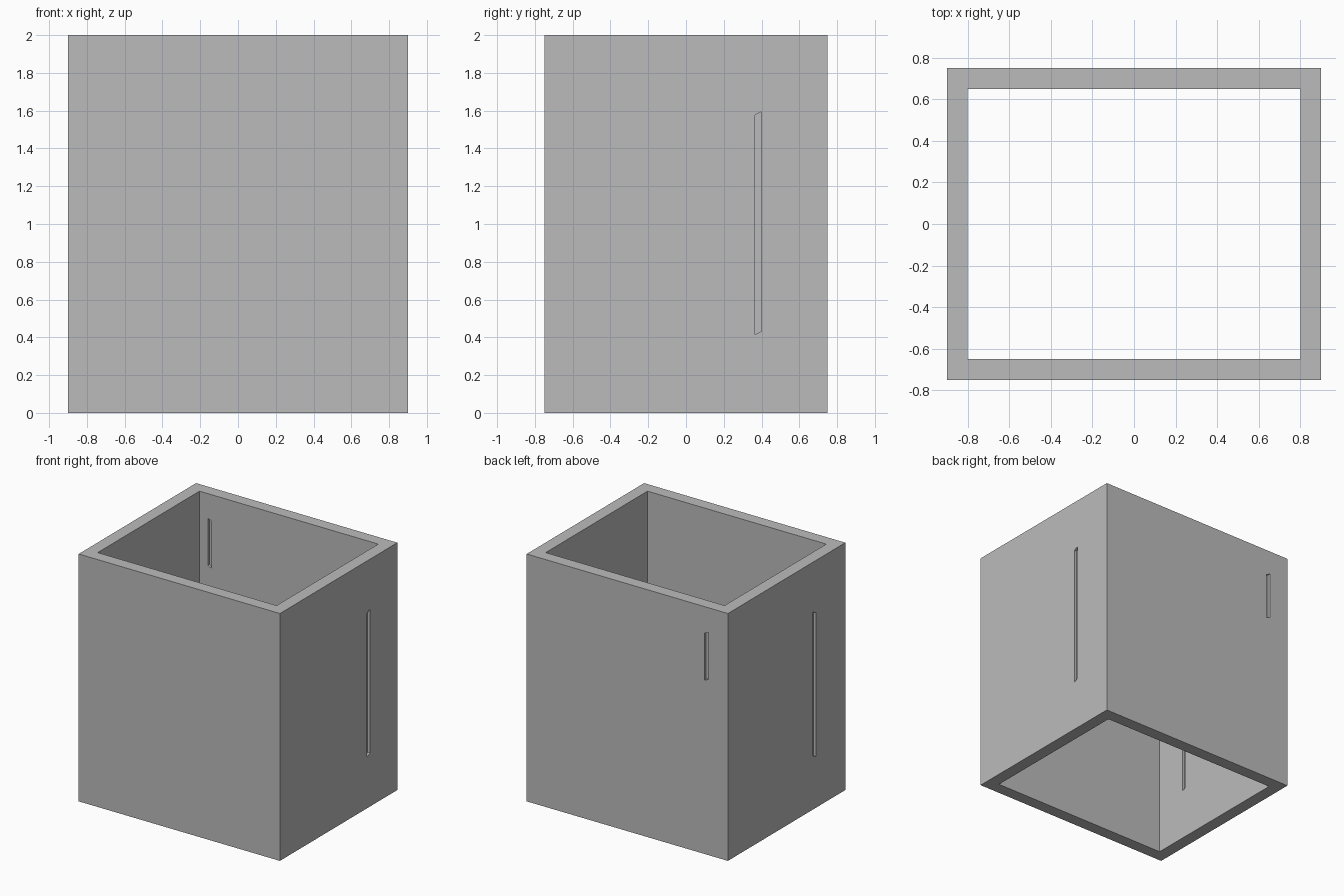
import bpy
import bmesh
from mathutils import Vector

cube = bpy.data.objects.get("Cube")
if cube:
    bpy.data.objects.remove(cube, do_unlink=True)

HALF_X, HALF_Y, HEIGHT, WALL = 0.9, 0.75, 2.0, 0.1
DEPTH = 0.02

grey = bpy.data.materials.new("plain grey")
grey.use_nodes = True
colour = (0.5, 0.5, 0.5, 1)
grey.diffuse_color = colour
grey.node_tree.nodes["Principled BSDF"].inputs["Base Color"].default_value = colour


def make_object(name, bm):
    bmesh.ops.recalc_face_normals(bm, faces=bm.faces)
    mesh = bpy.data.meshes.new(name)
    bm.to_mesh(mesh)
    bm.free()
    mesh.materials.append(grey)
    obj = bpy.data.objects.new(name, mesh)
    bpy.context.collection.objects.link(obj)
    return obj


def extrude_face(bm, corners, offset):
    face = bm.faces.new([bm.verts.new(c) for c in corners])
    moved = bmesh.ops.extrude_face_region(bm, geom=[face])["geom"]
    verts = [v for v in moved if isinstance(v, bmesh.types.BMVert)]
    bmesh.ops.translate(bm, verts=verts, vec=offset)


# Open square tube: four walls with no floor or lid
bm = bmesh.new()
signs = [(-1, -1), (1, -1), (1, 1), (-1, 1)]
rings = [[bm.verts.new((sx * (HALF_X - inset), sy * (HALF_Y - inset), z)) for sx, sy in signs]
         for inset, z in [(0, 0), (0, HEIGHT), (WALL, HEIGHT), (WALL, 0)]]
for i, ring in enumerate(rings):
    following = rings[(i + 1) % 4]
    for j in range(4):
        k = (j + 1) % 4
        bm.faces.new((ring[j], ring[k], following[k], following[j]))
walls = make_object("walls", bm)

# Narrow slits with slanted ends, sunk into both sides of three walls
slits = [
    # outward direction, wall distance, start and end along wall, low, high, end slant
    ((1, 0, 0), HALF_X, 0.365, 0.40, 0.415, 1.577, 0.018),
    ((-1, 0, 0), HALF_X, -0.375, -0.34, 0.415, 1.577, 0.018),
    ((0, 1, 0), HALF_Y, -0.725, -0.69, 1.42, 1.80, -0.015),
]
bm = bmesh.new()
for direction, distance, start, end, low, high, slant in slits:
    out = Vector(direction)
    along = Vector((abs(out.y), abs(out.x), 0))
    outline = [(start, low), (end, low + slant), (end, high + slant), (start, high)]
    for near in (distance - DEPTH, distance - WALL - DEPTH):
        corners = [out * near + along * a + Vector((0, 0, z)) for a, z in outline]
        extrude_face(bm, corners, out * 2 * DEPTH)
cutter = make_object("slit_cutter", bm)
cutter.hide_render = True
cutter.hide_viewport = True
cutter.display_type = 'WIRE'

cut = walls.modifiers.new("slits", 'BOOLEAN')
cut.operation = 'DIFFERENCE'
cut.solver = 'EXACT'
cut.object = cutter
